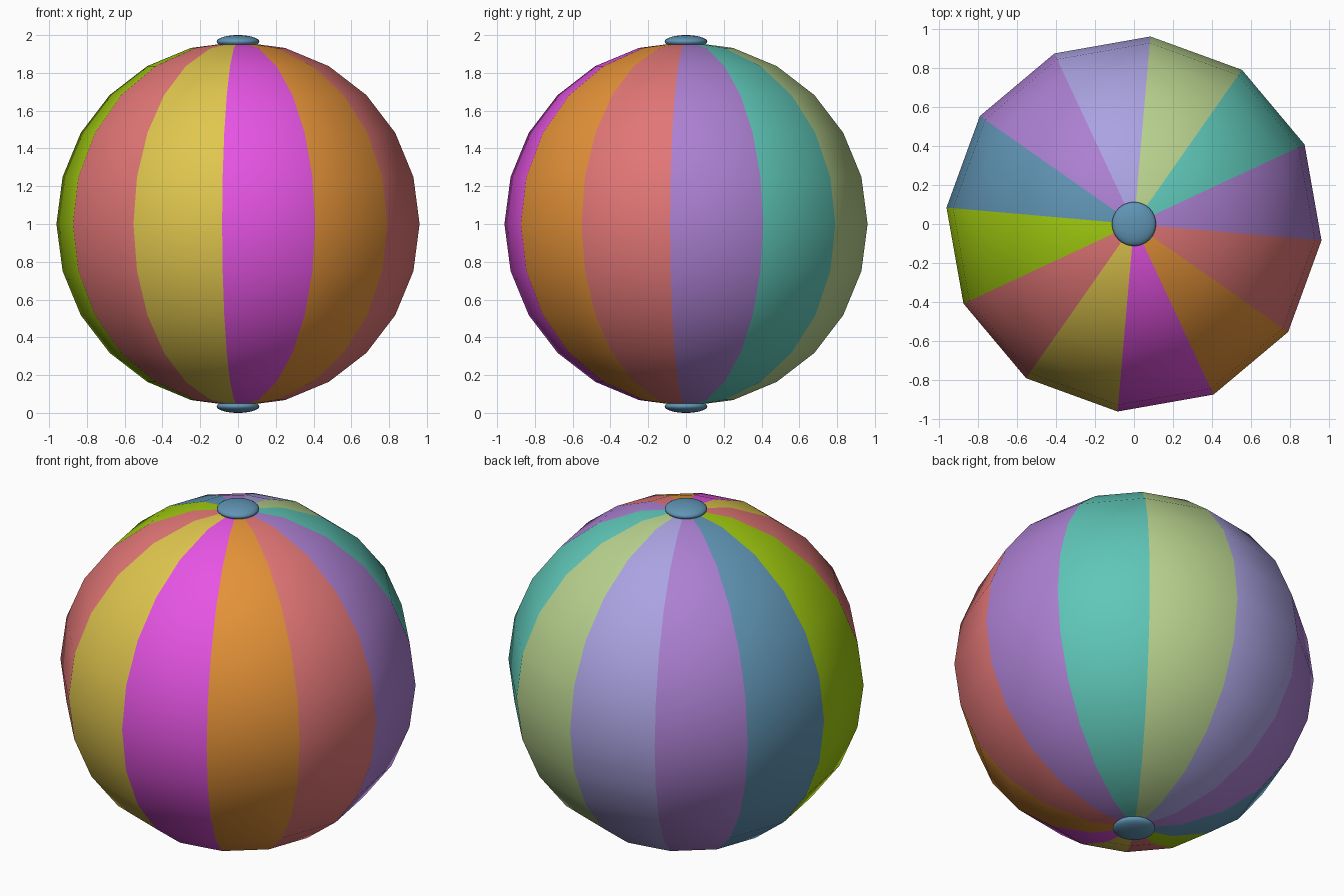
import bpy, bmesh, math
from mathutils import Matrix

cube = bpy.data.objects.get("Cube")
if cube:
    bpy.data.objects.remove(cube, do_unlink=True)


def linear(c):
    c /= 255
    return c / 12.92 if c <= 0.04045 else ((c + 0.055) / 1.055) ** 2.4


def material(name, rgb):
    mat = bpy.data.materials.new(name)
    mat.use_nodes = True
    colour = [linear(c) for c in rgb] + [1]
    mat.diffuse_color = colour
    mat.node_tree.nodes["Principled BSDF"].inputs["Base Color"].default_value = colour
    return mat


MATS = {name: material(name, rgb) for name, rgb in {
    "purple": (172, 128, 210),
    "teal": (95, 199, 184),
    "pale_green": (184, 210, 142),
    "lavender": (171, 163, 226),
    "steel_blue": (96, 148, 180),
    "lime": (160, 202, 16),
    "salmon": (226, 118, 118),
    "yellow": (224, 198, 78),
    "magenta": (230, 84, 228),
    "orange": (228, 146, 56),
}.items()}

# Panel colours, counter-clockwise from the model's left
PANELS = ["purple", "teal", "pale_green", "lavender", "purple", "steel_blue",
          "lime", "salmon", "yellow", "magenta", "orange", "salmon"]
RADIUS = 0.965
TWIST = math.radians(-5)
STEP = math.tau / len(PANELS)


def sphere(name, segments, rings, radius, height, z, twist=0):
    bm = bmesh.new()
    bmesh.ops.create_uvsphere(bm, u_segments=segments, v_segments=rings, radius=1)
    bm.transform(Matrix.Rotation(twist, 4, "Z") @ Matrix.Diagonal((radius, radius, height, 1)))
    for face in bm.faces:
        face.smooth = True
    mesh = bpy.data.meshes.new(name)
    bm.to_mesh(mesh)
    bm.free()
    obj = bpy.data.objects.new(name, mesh)
    obj.location.z = z
    bpy.context.collection.objects.link(obj)
    return obj


# Ball body: one column of faces per coloured panel
ball = sphere("ball_body", len(PANELS), 12, RADIUS, RADIUS, 1, TWIST)
names = list(MATS)
for mat in MATS.values():
    ball.data.materials.append(mat)
for face in ball.data.polygons:
    angle = math.atan2(face.center.y, face.center.x) - TWIST
    face.material_index = names.index(PANELS[int(angle % math.tau / STEP)])

# Flattened caps over both poles
for name, side in (("top_cap", 1), ("bottom_cap", -1)):
    cap = sphere(name, 32, 16, 0.113, 1 - RADIUS, 1 + side * RADIUS)
    cap.data.materials.append(MATS["steel_blue"])
